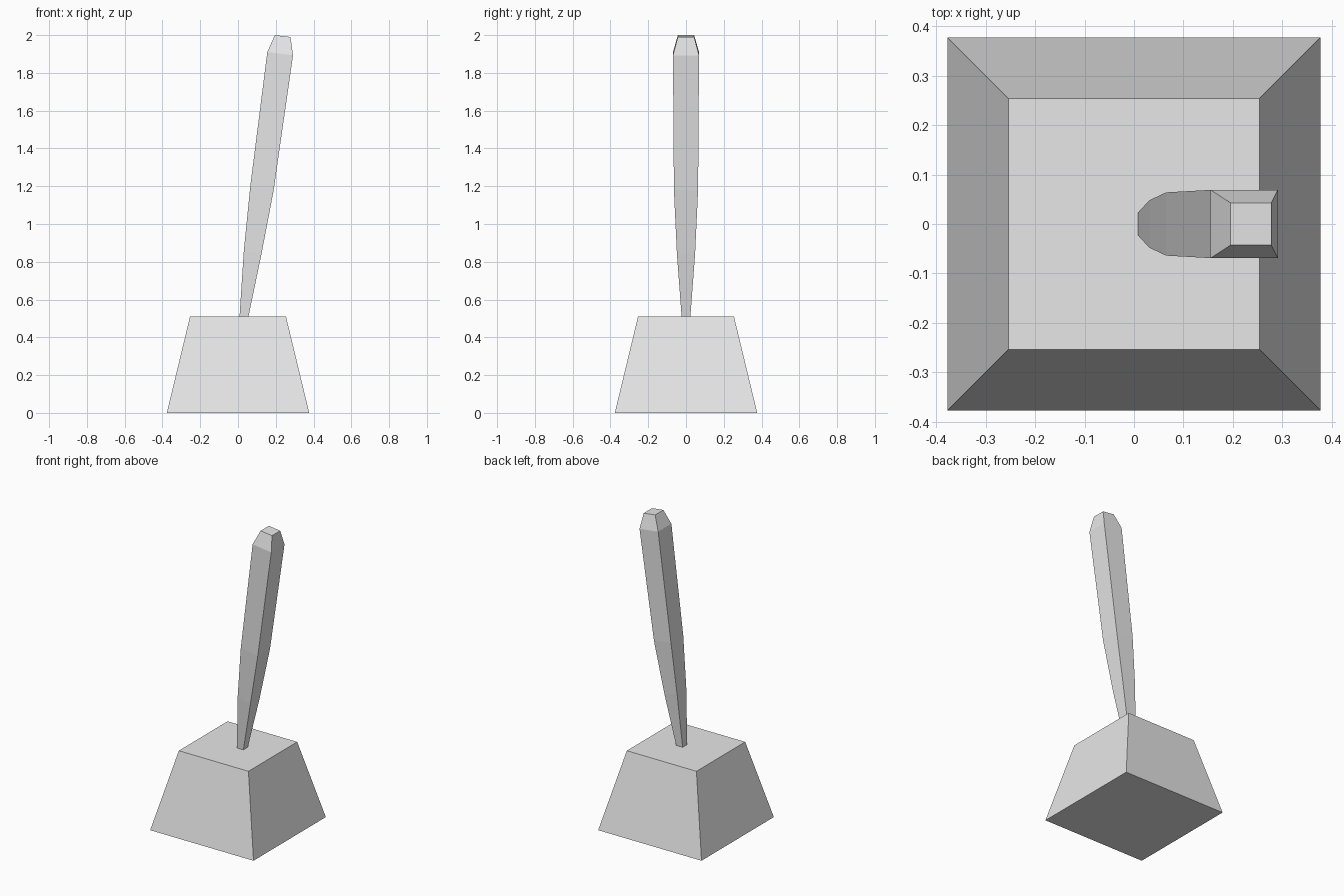
import bpy
import bmesh

if "Cube" in bpy.data.objects:
    bpy.data.objects.remove(bpy.data.objects["Cube"])

grey = bpy.data.materials.new("light_grey")
grey.use_nodes = True
colour = (0.8, 0.8, 0.8, 1)
grey.diffuse_color = colour
grey.node_tree.nodes["Principled BSDF"].inputs["Base Color"].default_value = colour


def loft(name, sections):
    """Skin rectangular rings, each (left x, left z, right x, right z, half depth)."""
    bm = bmesh.new()
    rings = [[bm.verts.new(p) for p in ((xl, -d, zl), (xr, -d, zr), (xr, d, zr), (xl, d, zl))]
             for xl, zl, xr, zr, d in sections]
    for low, high in zip(rings, rings[1:]):
        for i in range(4):
            j = (i + 1) % 4
            bm.faces.new((low[i], low[j], high[j], high[i]))
    bm.faces.new(rings[0][::-1])
    bm.faces.new(rings[-1])
    bmesh.ops.recalc_face_normals(bm, faces=bm.faces)
    mesh = bpy.data.meshes.new(name)
    bm.to_mesh(mesh)
    bm.free()
    mesh.materials.append(grey)
    obj = bpy.data.objects.new(name, mesh)
    bpy.context.collection.objects.link(obj)
    return obj


# Tapered square base
loft("base", [(-0.377, 0, 0.377, 0, 0.377),
              (-0.254, 0.51, 0.254, 0.51, 0.254)])

# Leaning handle that widens upward and ends in a bevelled tip
loft("lever_handle", [(0.008, 0.508, 0.055, 0.508, 0.023),
                      (0.031, 0.86, 0.124, 0.84, 0.048),
                      (0.065, 1.2, 0.189, 1.18, 0.064),
                      (0.155, 1.91, 0.291, 1.893, 0.069),
                      (0.195, 2.0, 0.278, 1.99, 0.043)])
